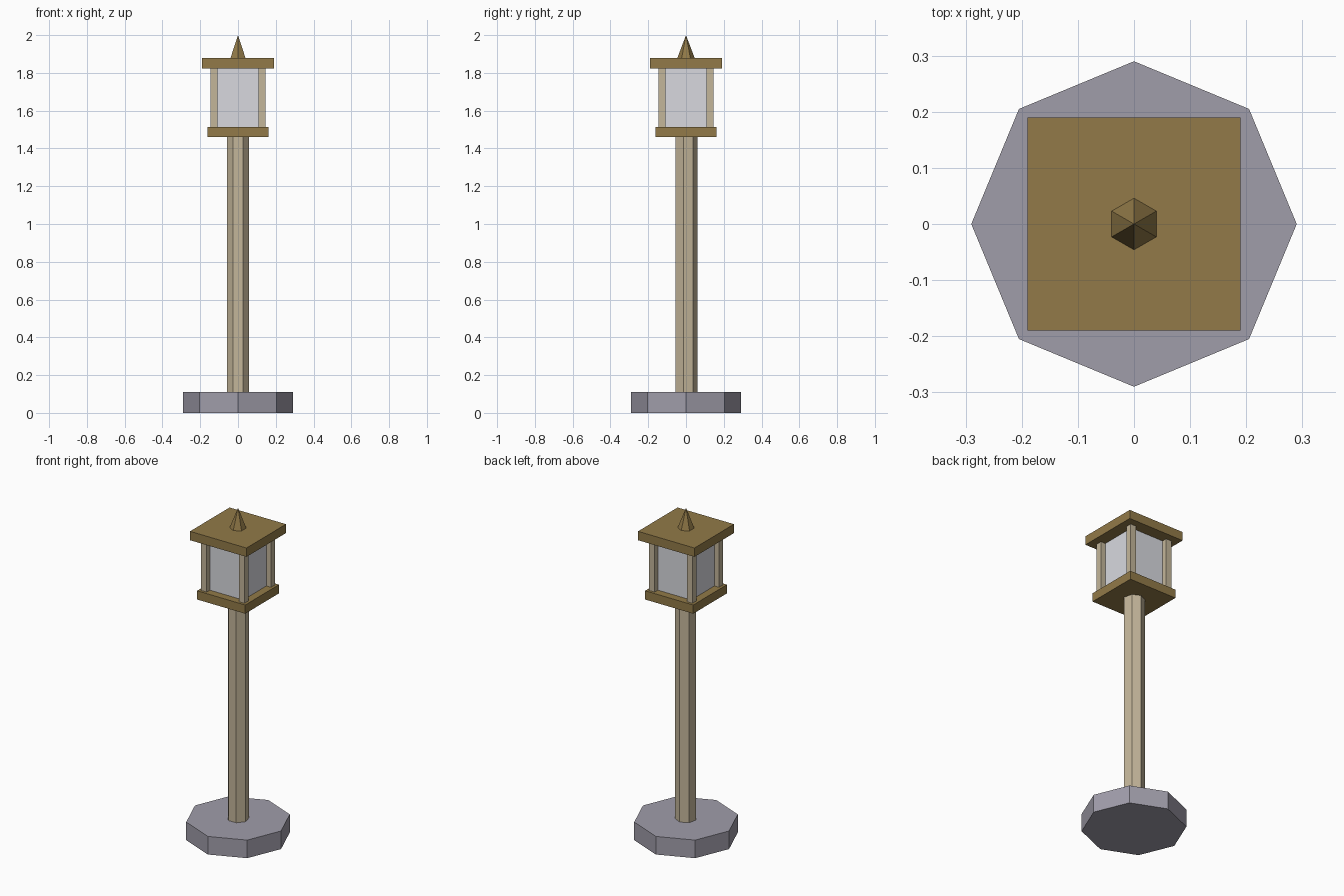
import bpy
import math

if "Cube" in bpy.data.objects:
    bpy.data.objects.remove(bpy.data.objects["Cube"], do_unlink=True)


def srgb(r, g, b):
    return [((c / 255 + 0.055) / 1.055) ** 2.4 for c in (r, g, b)] + [1]


def material(name, colour):
    mat = bpy.data.materials.new(name)
    mat.use_nodes = True
    mat.diffuse_color = colour
    mat.node_tree.nodes["Principled BSDF"].inputs["Base Color"].default_value = colour
    return mat


stone = material("grey stone", srgb(160, 157, 170))
wood = material("pale wood", srgb(196, 182, 154))
bronze = material("bronze", srgb(146, 122, 72))
glass = material("frosted glass", srgb(216, 217, 223))


def finish(name, mat):
    obj = bpy.context.object
    obj.name = obj.data.name = name
    obj.data.materials.append(mat)
    return obj


def box(name, mat, half, z0, z1, x=0, y=0):
    bpy.ops.mesh.primitive_cube_add(size=2, location=(x, y, (z0 + z1) / 2))
    obj = finish(name, mat)
    obj.scale = (half, half, (z1 - z0) / 2)


def prism(name, mat, sides, r0, r1, z0, z1):
    # First corner of the ring points to +y
    bpy.ops.mesh.primitive_cone_add(vertices=sides, radius1=r0, radius2=r1,
                                    depth=z1 - z0, location=(0, 0, (z0 + z1) / 2))
    obj = finish(name, mat)
    first = obj.data.vertices[0].co
    obj.rotation_euler.z = math.pi / 2 - math.atan2(first.y, first.x)


# Footing and column
prism("base", stone, 8, 0.29, 0.29, 0, 0.11)
prism("column", wood, 7, 0.061, 0.061, 0.11, 1.46)

# Lantern head
box("lantern_floor", bronze, 0.162, 1.46, 1.513)
box("lantern_glass", glass, 0.115, 1.513, 1.824)
for side, sx in (("right", -1), ("left", 1)):
    for end, sy in (("front", -1), ("back", 1)):
        box(f"{end}_{side}_post", wood, 0.0185, 1.513, 1.824, sx * 0.1275, sy * 0.1275)
box("lantern_roof", bronze, 0.19, 1.824, 1.878)
prism("finial", bronze, 6, 0.046, 0, 1.878, 2)
